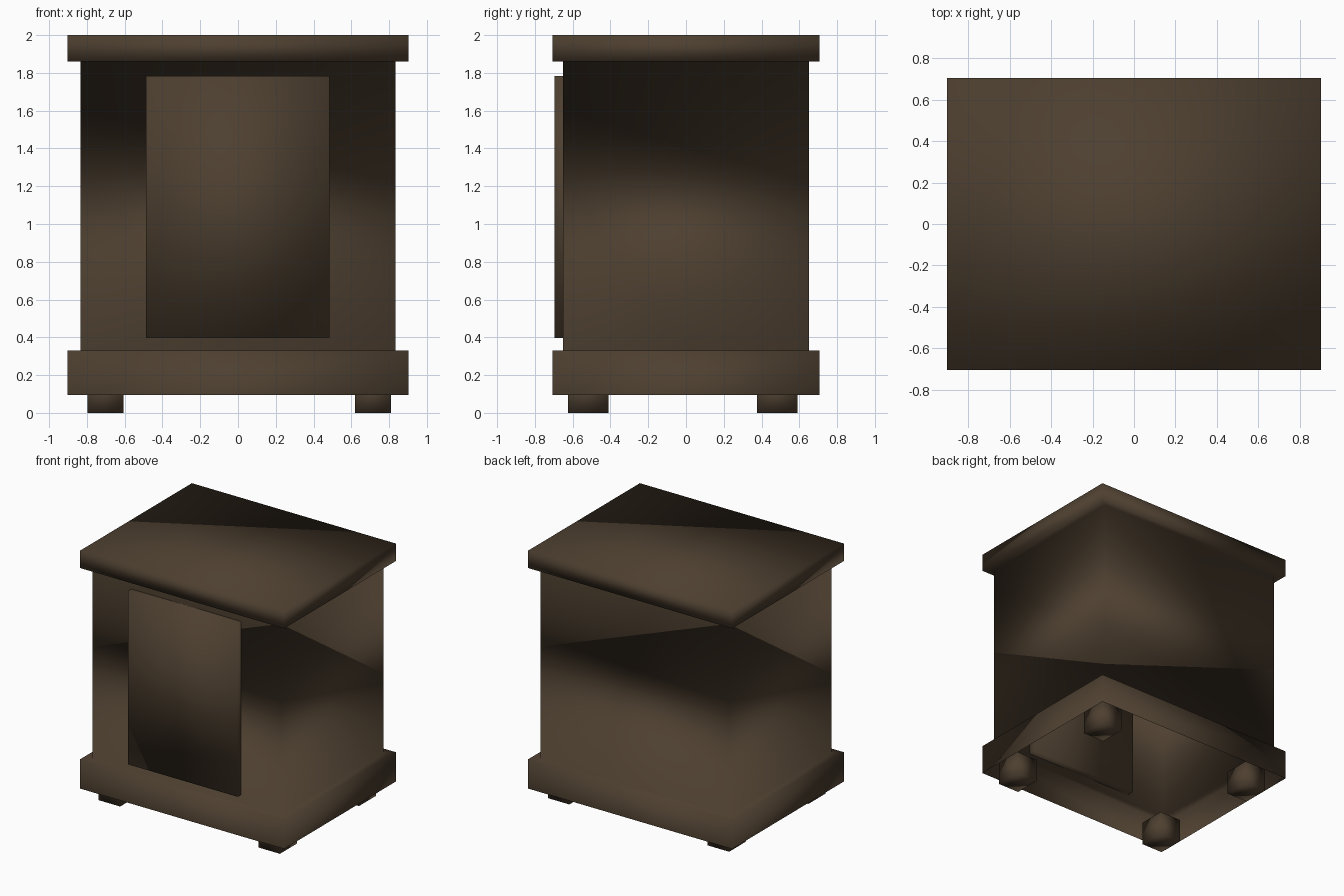
import bpy, bmesh

if "Cube" in bpy.data.objects:
    bpy.data.objects.remove(bpy.data.objects["Cube"])

wood = bpy.data.materials.new("dark brown wood")
wood.diffuse_color = (0.076, 0.051, 0.030, 1.0)
wood.use_nodes = True
wood.node_tree.nodes["Principled BSDF"].inputs["Base Color"].default_value = wood.diffuse_color


def finish(name, bm):
    """Turn a bmesh into a smooth shaded wooden object."""
    mesh = bpy.data.meshes.new(name)
    for f in bm.faces:
        f.smooth = True
    bm.to_mesh(mesh)
    bm.free()
    mesh.materials.append(wood)
    obj = bpy.data.objects.new(name, mesh)
    bpy.context.collection.objects.link(obj)
    return obj


def box(name, lo, hi):
    bm = bmesh.new()
    bmesh.ops.create_cube(bm, size=1.0)
    for v in bm.verts:
        v.co = [(a + b) / 2 + c * (b - a) for a, b, c in zip(lo, hi, v.co)]
    return finish(name, bm)


# Cabinet: one continuous shell of plinth, body and top slab, open underneath
rings = [  # half width x, half depth y, height z
    (0.903, 0.706, 0.095),
    (0.903, 0.706, 0.33),
    (0.834, 0.652, 0.33),
    (0.834, 0.652, 1.86),
    (0.903, 0.706, 1.86),
    (0.903, 0.706, 2.0),
]
bm = bmesh.new()
loops = [[bm.verts.new((sx * x, sy * y, z))
          for sx, sy in ((-1, -1), (1, -1), (1, 1), (-1, 1))]
         for x, y, z in rings]
for low, high in zip(loops, loops[1:]):
    for i in range(4):
        j = (i + 1) % 4
        bm.faces.new((low[i], low[j], high[j], high[i]))
bm.faces.new(loops[-1])
finish("cabinet_shell", bm)

# Door: a slab set through the front wall
box("door", (-0.487, -0.697, 0.397), (0.484, -0.59, 1.783))

# Feet: blocks reaching up into the open plinth
for side, x in (("left", -0.701), ("right", 0.714)):
    for end, y in (("front", -0.517), ("back", 0.483)):
        box(f"{end}_{side}_foot", (x - 0.095, y - 0.108, 0.0),
            (x + 0.095, y + 0.108, 0.185))
